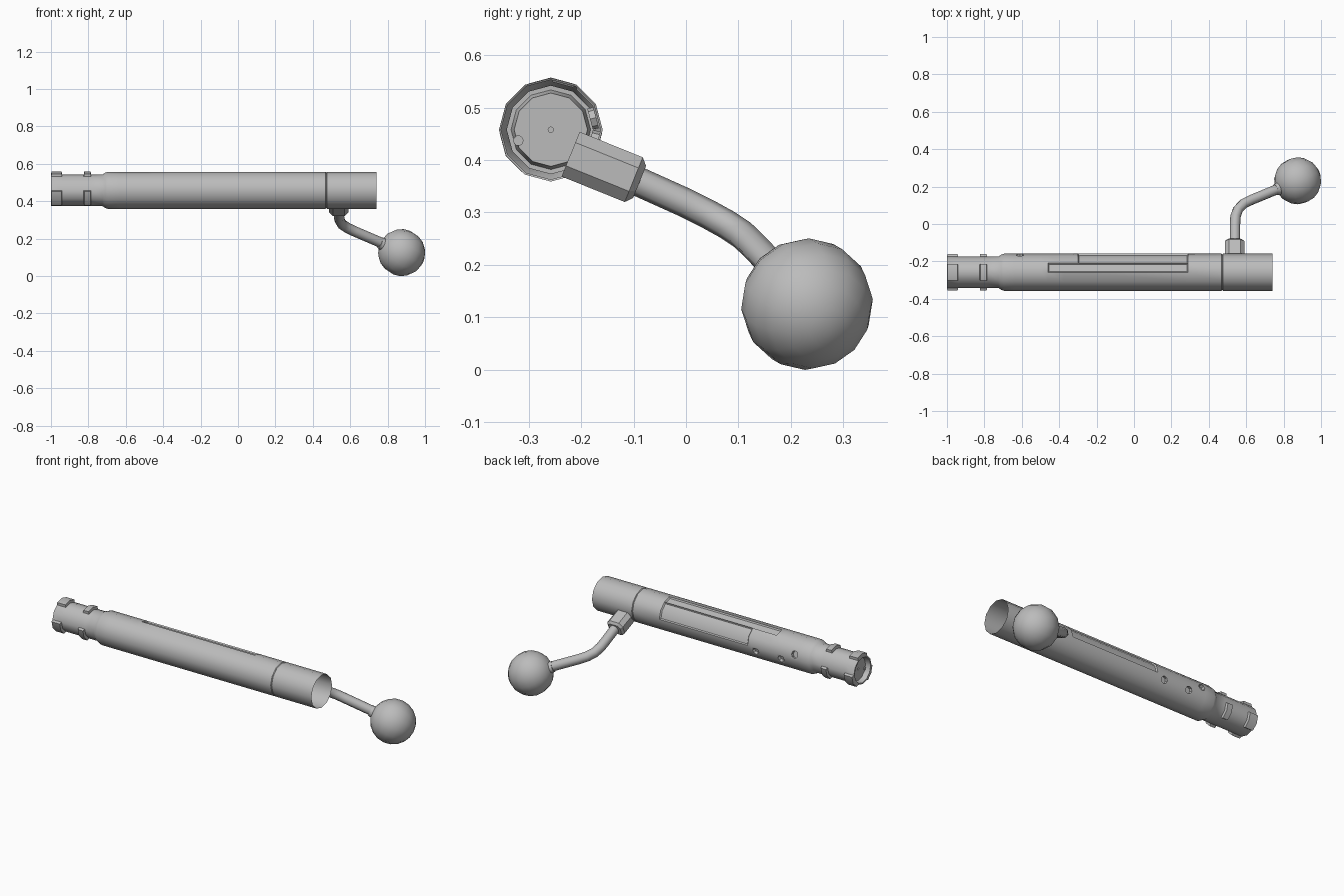
import bpy, bmesh, math
from mathutils import Vector, Matrix

cube = bpy.data.objects.get("Cube")
if cube:
    bpy.data.objects.remove(cube, do_unlink=True)

steel = bpy.data.materials.new("grey_steel")
steel.use_nodes = True
steel.diffuse_color = (0.5, 0.5, 0.5, 1)
steel.node_tree.nodes["Principled BSDF"].inputs["Base Color"].default_value = (0.5, 0.5, 0.5, 1)

AXIS_Y, AXIS_Z = -0.258, 0.458
SIDES = 12


def finish(bm, name, angle=40):
    mesh = bpy.data.meshes.new(name)
    bm.to_mesh(mesh)
    bm.free()
    obj = bpy.data.objects.new(name, mesh)
    bpy.context.collection.objects.link(obj)
    mesh.materials.append(steel)
    bpy.ops.object.select_all(action='DESELECT')
    obj.select_set(True)
    bpy.context.view_layer.objects.active = obj
    bpy.ops.object.shade_smooth_by_angle(angle=math.radians(angle))


def ring_point(x, r, i):
    a = math.tau * i / SIDES
    return (x, AXIS_Y + r * math.cos(a), AXIS_Z + r * math.sin(a))


# Hollow body: profile of (x, radius), open at the rear
R, NECK = 0.099, 0.084
HOLES = [(-0.35, -15), (-0.52, -15), (-0.61, 15)]
HALF = 0.025
hole_cuts = [x + s * HALF for x, _ in HOLES for s in (1, -1)]
plain = sorted([0.29, -0.3, -0.46] + hole_cuts, reverse=True)
profile = [(0.74, R), (0.475, R), (0.472, R - 0.004), (0.468, R)]
profile += [(x, R) for x in plain]
profile += [(-0.695, R), (-0.71, 0.094), (-0.725, NECK)]
profile += [(x, NECK) for x in (-0.785, -0.825, -0.94, -1)]
profile += [(-1, 0.076), (-0.97, 0.07), (-0.97, 0.006), (-0.95, 0.006)]

bm = bmesh.new()
rings = [[bm.verts.new(ring_point(x, r, i)) for i in range(SIDES)] for x, r in profile]
for a, b in zip(rings, rings[1:]):
    for i in range(SIDES):
        j = (i + 1) % SIDES
        bm.faces.new((a[j], a[i], b[i], b[j]))
bm.faces.new(rings[-1][::-1])
bm.normal_update()


def pick(x0, x1, a0, a1):
    """Outer faces between two stations and two angles."""
    found = []
    for f in bm.faces:
        c = f.calc_center_median()
        y, z = c.y - AXIS_Y, c.z - AXIS_Z
        turn = (math.degrees(math.atan2(z, y)) - (a0 + a1) / 2 + 180) % 360 - 180
        if x0 < c.x < x1 and abs(turn) < (a1 - a0) / 2 and math.hypot(y, z) > 0.078:
            found.append(f)
    return found


# Three locking lugs at the tip and three further back
for x0, x1 in ((-0.999, -0.94), (-0.825, -0.785)):
    for a in (90, 210, 330):
        bmesh.ops.inset_region(bm, faces=pick(x0, x1, a - 30, a + 30), thickness=0.003,
                               depth=0.015, use_boundary=True, use_even_offset=True)

# Long shallow flutes
for x0, a0, a1 in ((-0.46, 60, 90), (-0.3, 0, 60)):
    bmesh.ops.inset_region(bm, faces=pick(x0, 0.29, a0, a1), thickness=0.006,
                           depth=-0.007, use_boundary=True, use_even_offset=True)

# Round vent holes: inset square, rounded to an octagon, then sunk
for x, a in HOLES:
    face = pick(x - 0.02, x + 0.02, a - 10, a + 10)[0]
    bmesh.ops.inset_individual(bm, faces=[face], thickness=0.004)
    center = face.calc_center_median()
    for edge in face.edges[:]:
        bmesh.utils.edge_split(edge, edge.verts[0], 0.5)
    for v in face.verts:
        v.co = center + (v.co - center).normalized() * 0.021
    bm.normal_update()
    bmesh.ops.inset_region(bm, faces=[face], thickness=0.0005, depth=-0.018)
finish(bm, "bolt_body")

# Ejector pin on the bolt face
bm = bmesh.new()
bmesh.ops.create_cone(bm, cap_ends=True, segments=10, radius1=0.01, radius2=0.01, depth=0.008,
                      matrix=Matrix.Translation((-0.97, -0.32, 0.437)) @ Matrix.Rotation(math.pi / 2, 4, 'Y'))
finish(bm, "ejector_pin")

# Handle root: chamfered block sloping down from the body
bm = bmesh.new()
bmesh.ops.create_cube(bm, size=1)
bmesh.ops.scale(bm, vec=(0.105, 0.13, 0.092), verts=bm.verts)
long_edges = [e for e in bm.edges if abs((e.verts[0].co - e.verts[1].co).y) > 0.1]
bmesh.ops.bevel(bm, geom=long_edges, offset=0.022, segments=1, affect='EDGES')
end = [f for f in bm.faces if f.calc_center_median().y > 0.06]
bmesh.ops.inset_region(bm, faces=end, thickness=0.014, depth=0.012)
bmesh.ops.transform(bm, verts=bm.verts,
                    matrix=Matrix.Translation((0.538, -0.16, 0.387)) @ Matrix.Rotation(math.radians(-22), 4, 'X'))
finish(bm, "handle_root", 25)

# Bent handle rod
BALL = Vector((0.875, 0.231, 0.125))
path = [(0.54, -0.12, 0.372), (0.54, 0.0, 0.318), (0.543, 0.04, 0.298), (0.556, 0.078, 0.277),
        (0.585, 0.108, 0.257), (0.625, 0.128, 0.238), (0.80, 0.2, 0.163)]
curve = bpy.data.curves.new("handle_rod", 'CURVE')
curve.dimensions = '3D'
curve.bevel_depth = 0.028
curve.bevel_resolution = 2
spline = curve.splines.new('POLY')
spline.points.add(len(path) - 1)
for p, co in zip(spline.points, path):
    p.co = (*co, 1)
spline.use_smooth = True
curve.materials.append(steel)
bpy.context.collection.objects.link(bpy.data.objects.new("handle_rod", curve))

# Ball knob with a small collar, aligned to the rod
aim = (BALL - Vector(path[-2])).normalized()
turn = aim.to_track_quat('Z', 'Y').to_matrix().to_4x4()
bm = bmesh.new()
bmesh.ops.create_uvsphere(bm, u_segments=14, v_segments=10, radius=0.126,
                          matrix=Matrix.Translation(BALL) @ turn)
finish(bm, "ball_knob")
bm = bmesh.new()
bmesh.ops.create_cone(bm, cap_ends=True, segments=12, radius1=0.031, radius2=0.036, depth=0.03,
                      matrix=Matrix.Translation(BALL - aim * 0.122) @ turn)
finish(bm, "knob_collar")
